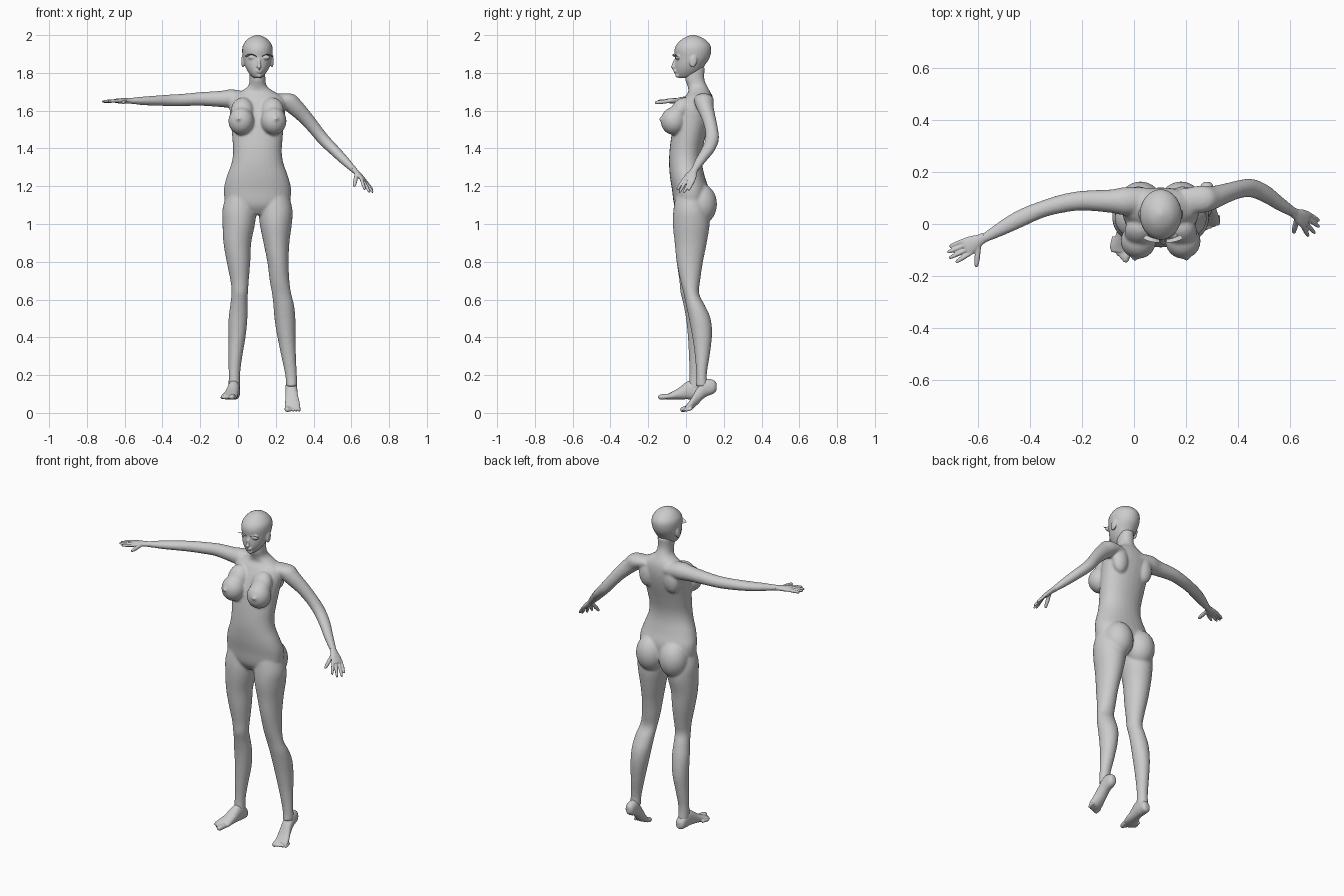
import bpy, bmesh, math
from mathutils import Vector, Matrix

X, Y, Z = Vector((1, 0, 0)), Vector((0, 1, 0)), Vector((0, 0, 1))


def resample(rings, n=4):
    """Catmull-Rom through rows of numbers."""
    out = []
    for i in range(len(rings) - 1):
        p = [rings[max(0, min(len(rings) - 1, i + k))] for k in (-1, 0, 1, 2)]
        for s in range(n):
            t = s / n
            out.append([0.5 * (2 * b + (c - a) * t + (2 * a - 5 * b + 4 * c - d) * t * t
                               + (3 * b - a - 3 * c + d) * t ** 3) for a, b, c, d in zip(*p)])
    return out + [list(rings[-1])]


def loft(bm, rings, u, v, power=1.0, seg=28):
    """Skin through elliptical rings (x, y, z, radius_u, radius_v)."""
    loops = []
    for x, y, z, a, b in resample(rings):
        loop = []
        for k in range(seg):
            c, s = math.cos(2 * math.pi * k / seg), math.sin(2 * math.pi * k / seg)
            c = math.copysign(abs(c) ** power, c)
            s = math.copysign(abs(s) ** power, s)
            loop.append(bm.verts.new(Vector((x, y, z)) + u * (a * c) + v * (b * s)))
        loops.append(loop)
    for p, q in zip(loops, loops[1:]):
        for k in range(seg):
            bm.faces.new((p[k], p[(k + 1) % seg], q[(k + 1) % seg], q[k]))
    bm.faces.new(loops[0])
    bm.faces.new(loops[-1])


def upright(bm, rows, power=1.0):
    """Horizontal rings given as z, x0, x1, y0, y1."""
    loft(bm, [((a + b) / 2, (c + d) / 2, z, (b - a) / 2, (d - c) / 2)
              for z, a, b, c, d in rows], X, Y, power)


def ball(bm, centre, size, rot=0.0):
    m = (Matrix.Translation(centre) @ Matrix.Rotation(rot, 4, 'X')
         @ Matrix.Diagonal((*size, 1)))
    bmesh.ops.create_uvsphere(bm, u_segments=28, v_segments=18, radius=1, matrix=m)


def digit(bm, a, b, r):
    """Tapered finger or toe with rounded tip."""
    a, b = Vector(a), Vector(b)
    d = (b - a).normalized()
    u = d.orthogonal().normalized()
    rows = [(0, 1), (.4, 1), (.55, 1.04), (.85, .85), (.96, .6), (1, .25)]
    loft(bm, [(*a.lerp(b, t), r * s, r * s) for t, s in rows], u, d.cross(u), seg=14)


def finish(name, bm, voxel, smooth):
    bmesh.ops.recalc_face_normals(bm, faces=bm.faces)
    me = bpy.data.meshes.new(name)
    bm.to_mesh(me)
    bm.free()
    ob = bpy.data.objects.new(name, me)
    bpy.context.collection.objects.link(ob)
    me.polygons.foreach_set("use_smooth", [True] * len(me.polygons))
    if voxel:
        m = ob.modifiers.new("fuse", 'REMESH')
        m.mode, m.voxel_size, m.use_smooth_shade = 'VOXEL', voxel, True
        m = ob.modifiers.new("soften", 'SMOOTH')
        m.factor, m.iterations = 0.5, smooth
    return ob


CX = 0.103
# body: torso with neck
bm = bmesh.new()
torso = [(1.05, .06, -.03, .07), (1.10, .16, -.062, .11), (1.18, .178, -.074, .12),
         (1.25, .163, -.085, .10), (1.32, .138, -.09, .085), (1.38, .129, -.088, .085),
         (1.45, .133, -.08, .10), (1.55, .142, -.062, .128), (1.62, .148, -.035, .14),
         (1.67, .135, -.008, .138), (1.70, .09, .012, .128), (1.73, .05, .008, .112),
         (1.77, .042, -.005, .097), (1.83, .042, 0, .10)]
upright(bm, [(z, CX - r, CX + r, a, b) for z, r, a, b in torso], 0.92)
for s in (-1, 1):
    ball(bm, (CX + s * .078, .078, 1.105), (.085, .086, .108))          # buttocks
    ball(bm, (CX + s * .086, -.066, 1.545), (.068, .068, .073))         # breasts
    ball(bm, (CX + s * .08, -.03, 1.60), (.06, .05, .075), -.5)         # upper chest
    ball(bm, (CX + s * .10, -.131, 1.556), (.011, .013, .011))
    ball(bm, (CX + s * .085, .105, 1.60), (.05, .04, .08))              # shoulder blades
# legs: her right stands flat, her left is on tiptoe
upright(bm, [(1.18, -.055, .09, -.05, .09), (1.08, -.082, .097, -.066, .115),
             (1.0, -.082, .09, -.068, .12), (.9, -.077, .07, -.06, .10),
             (.8, -.06, .065, -.05, .088), (.7, -.04, .057, -.035, .07),
             (.64, -.034, .053, -.03, .062), (.58, -.04, .05, -.015, .08),
             (.5, -.05, .05, 0, .10), (.4, -.05, .04, .01, .108), (.3, -.05, .023, .015, .095),
             (.2, -.05, .011, .018, .08), (.12, -.05, .012, .01, .085)])
upright(bm, [(1.18, .115, .26, -.05, .09), (1.08, .11, .288, -.066, .115),
             (1.0, .115, .285, -.07, .125), (.9, .135, .272, -.06, .11),
             (.8, .155, .268, -.05, .09), (.7, .168, .272, -.03, .075),
             (.63, .18, .282, -.012, .07), (.57, .187, .297, 0, .10),
             (.5, .193, .304, .015, .13), (.42, .205, .305, .03, .138),
             (.32, .225, .306, .045, .128), (.2, .25, .312, .055, .11), (.14, .254, .314, .05, .12)])
# arms: her right is level, her left is lowered
loft(bm, [(.06, .09, 1.655, .05, .04), (-.03, .088, 1.663, .055, .05),
          (-.09, .088, 1.662, .045, .043), (-.2, .09, 1.662, .038, .036),
          (-.28, .078, 1.657, .036, .033), (-.35, .058, 1.655, .034, .031),
          (-.43, .025, 1.653, .037, .027), (-.5, -.01, 1.652, .033, .023),
          (-.57, -.049, 1.652, .022, .016), (-.60, -.065, 1.651, .02, .014)], Y, Z)
loft(bm, [(.18, .09, 1.665, .045, .04), (.255, .095, 1.655, .053, .05),
          (.30, .10, 1.62, .046, .046), (.36, .12, 1.56, .038, .038),
          (.41, .135, 1.50, .035, .034), (.455, .138, 1.445, .036, .032),
          (.51, .115, 1.39, .036, .029), (.56, .08, 1.34, .03, .025),
          (.615, .045, 1.285, .021, .017), (.63, .035, 1.27, .02, .015)],
     Y, Vector((.75, 0, .66)))
finish("body", bm, 0.0065, 9)

# head with facial features
bm = bmesh.new()
head = [(1.772, .018, -.036, .01), (1.785, .034, -.05, .05), (1.81, .053, -.058, .08),
        (1.84, .067, -.06, .10), (1.88, .077, -.058, .125), (1.92, .081, -.061, .134),
        (1.95, .075, -.05, .127), (1.978, .053, -.022, .10), (1.993, .029, .005, .07),
        (2.001, .006, .03, .045)]
upright(bm, [(z, CX - r, CX + r, a, b) for z, r, a, b in head])
FX = .112
ball(bm, (FX, -.064, 1.846), (.008, .010, .03), -.25)                   # nose bridge
ball(bm, (FX, -.068, 1.832), (.012, .013, .009))                        # nose tip
ball(bm, (FX, -.054, 1.811), (.019, .013, .006))                        # lips
ball(bm, (FX, -.052, 1.803), (.016, .013, .006))
ball(bm, (FX, -.043, 1.786), (.017, .013, .012))                        # chin
for s in (-1, 1):
    ball(bm, (FX + s * .036, -.045, 1.882), (.021, .013, .012))         # eyes
    ball(bm, (CX + s * .077, .038, 1.862), (.009, .02, .033), -.15)     # ears
finish("head", bm, 0.0045, 3)

# eyelashes: fanned strips over each eye
for side, s in (("right", -1), ("left", 1)):
    bm = bmesh.new()
    rows = []
    for i in range(9):
        t = i / 8
        x = FX + s * (.014 + .052 * t)
        y, z = -.058 + .016 * t * t, 1.884 + .011 * math.sin(math.pi * t)
        rows.append([bm.verts.new(p) for p in
                     ((x, y, z), (x + s * .012 * t, y - .014, z + .005))])
    for p, q in zip(rows, rows[1:]):
        bm.faces.new((p[0], p[1], q[1], q[0]))
    finish(side + "_eyelash", bm, 0, 0)


# hands
def hand(name, wrist, knuckle, across, tips, thumb):
    bm = bmesh.new()
    w, k = Vector(wrist), Vector(knuckle)
    d = (k - w).normalized()
    u = (Vector(across) - d * d.dot(Vector(across))).normalized()
    v = d.cross(u)
    rows = [(-.15, .019, .014), (.15, .022, .014), (.5, .031, .014), (.85, .035, .012), (1.05, .032, .009)]
    loft(bm, [(*w.lerp(k, t), a, b) for t, a, b in rows], u, v)
    for off, tip in zip((-.027, -.009, .009, .027), tips):
        digit(bm, k + u * off - d * .012, tip, .0085)
    digit(bm, w.lerp(k, .3) + u * .012, thumb, .0105)
    finish(name, bm, 0.0035, 2)


hand("right_hand", (-.585, -.056, 1.652), (-.65, -.092, 1.652), (.47, -.88, 0),
     [(-.712, -.087, 1.645), (-.720, -.110, 1.648), (-.714, -.132, 1.65), (-.688, -.148, 1.65)],
     (-.608, -.166, 1.642))
hand("left_hand", (.618, .042, 1.283), (.668, .012, 1.23), (-.33, -.92, .17),
     [(.714, .012, 1.178), (.715, -.012, 1.165), (.698, -.036, 1.166), (.672, -.047, 1.18)],
     (.615, -.035, 1.198))


# feet
def foot(name, rings, big, small, back, r):
    bm = bmesh.new()
    loft(bm, rings, X, Z, 0.9)
    big, small = Vector(big), Vector(small)
    for i in range(5):
        tip = big.lerp(small, i / 4)
        digit(bm, tip + Vector(back), tip, r * (1.3 if i == 0 else 1 - .06 * i))
    finish(name, bm, 0.004, 3)


foot("right_foot", [(-.016, .096, .10, .012, .015), (-.017, .085, .103, .026, .031),
                    (-.02, .05, .118, .031, .048), (-.024, .01, .12, .032, .048),
                    (-.034, -.04, .101, .036, .03), (-.046, -.085, .088, .043, .018),
                    (-.052, -.108, .084, .036, .012)],
     (-.035, -.148, .083), (-.088, -.098, .08), (.012, .05, .004), .011)
foot("left_foot", [(.281, .162, .138, .012, .018), (.281, .145, .138, .026, .036),
                   (.282, .10, .13, .031, .048), (.284, .06, .088, .033, .045),
                   (.288, .03, .05, .039, .032), (.289, .008, .03, .041, .02),
                   (.289, -.004, .022, .036, .013)],
     (.261, -.03, .014), (.324, -.006, .012), (0, .04, .012), .011)
